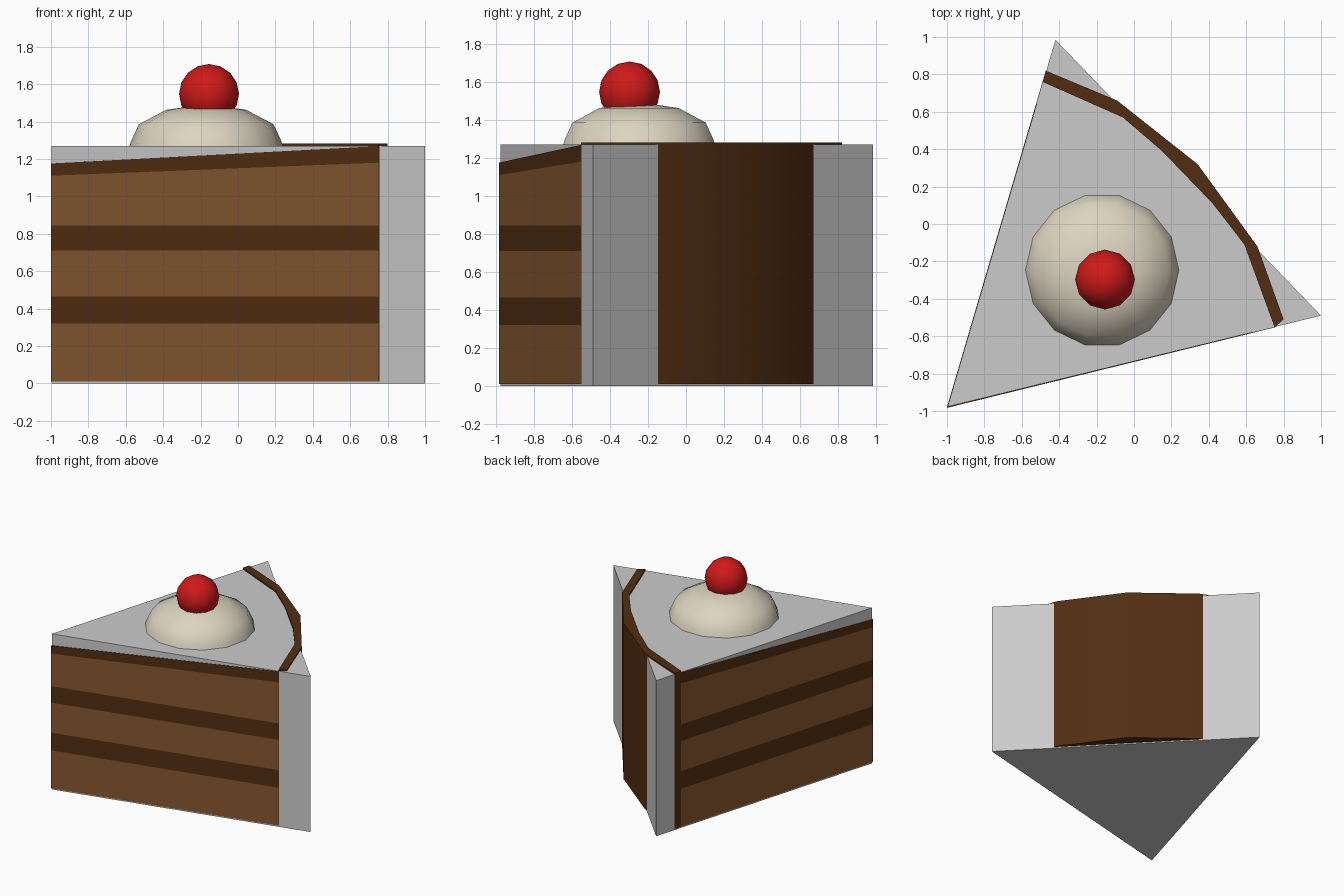
import bpy, bmesh, math
from mathutils import Vector

if "Cube" in bpy.data.objects:
    bpy.data.objects.remove(bpy.data.objects["Cube"])


def material(name, rgb):
    m = bpy.data.materials.new(name)
    m.diffuse_color = (*rgb, 1)
    m.use_nodes = True
    m.node_tree.nodes["Principled BSDF"].inputs["Base Color"].default_value = m.diffuse_color
    return m


SPONGE = material("sponge", (0.24, 0.095, 0.03))
CHOC = material("chocolate", (0.085, 0.027, 0.006))
CREAM = material("cream", (0.72, 0.66, 0.53))
RED = material("cherry_red", (0.62, 0.01, 0.01))


def finish(name, bm, mat=None, smooth=0):
    bmesh.ops.recalc_face_normals(bm, faces=bm.faces)
    me = bpy.data.meshes.new(name)
    bm.to_mesh(me)
    bm.free()
    ob = bpy.data.objects.new(name, me)
    bpy.context.collection.objects.link(ob)
    if mat:
        me.materials.append(mat)
    if smooth:
        bpy.ops.object.select_all(action='DESELECT')
        ob.select_set(True)
        bpy.context.view_layer.objects.active = ob
        bpy.ops.object.shade_smooth_by_angle(angle=math.radians(smooth))
    return ob


def prism(name, outline, low, high, mat=None, smooth=0):
    """Upright solid; low and high are (z at the tip, z at the outer edge)."""
    bm = bmesh.new()

    def z(p, ends):
        t = min(1, (Vector(p) - Vector(TIP)).length / 1.8)
        return ends[0] + (ends[1] - ends[0]) * t
    a = [bm.verts.new((*p, z(p, low))) for p in outline]
    b = [bm.verts.new((*p, z(p, high))) for p in outline]
    bm.faces.new(a[::-1])
    bm.faces.new(b)
    for i in range(len(a)):
        j = (i + 1) % len(a)
        bm.faces.new((a[i], a[j], b[j], b[i]))
    return finish(name, bm, mat, smooth)


# Plain triangular block
TIP = (-1, -0.98)
prism("inner_block", [(-0.997, -0.977), (1, -0.49), (-0.42, 0.985)], (0, 0), (1.27, 1.27))

# Cake layers showing on the two cut sides
inner = [(0.752, -0.553), (0.59, -0.11), (0.42, 0.11), (0.15, 0.39), (-0.06, 0.57), (-0.489, 0.76)]
outer = [(0.80, -0.51), (0.66, -0.12), (0.34, 0.32), (-0.09, 0.66), (-0.472, 0.82)]
wedge = [(-1.001, -0.983)] + inner
levels = [(0.01, 0.01), (0.32, 0.32), (0.465, 0.465), (0.71, 0.71),
          (0.845, 0.845), (1.11, 1.18), (1.175, 1.268)]
names = ["bottom_sponge", "lower_filling", "middle_sponge", "upper_filling", "top_sponge", "top_icing"]
for i, n in enumerate(names):
    prism(n, wedge, levels[i], levels[i + 1], CHOC if i % 2 else SPONGE)

# Curved icing on the outer edge, standing just above the block
prism("outer_icing", outer + inner[::-1], (0.01, 0.01), (1.282, 1.282), CHOC, 40)

# Cream dollop turned from a profile
profile = [(0.415, 1.255), (0.40, 1.30), (0.36, 1.385), (0.215, 1.462), (0.09, 1.48)]
bm = bmesh.new()
N = 14
rings = [[bm.verts.new((-0.17 + r * math.cos(2 * math.pi * k / N),
                        -0.247 + r * math.sin(2 * math.pi * k / N), z)) for k in range(N)]
         for r, z in profile]
for a, b in zip(rings, rings[1:]):
    for k in range(N):
        bm.faces.new((a[k], a[(k + 1) % N], b[(k + 1) % N], b[k]))
bm.faces.new(rings[0][::-1])
bm.faces.new(rings[-1])
finish("cream_dollop", bm, CREAM, 50)

# Cherry
bm = bmesh.new()
bmesh.ops.create_uvsphere(bm, u_segments=12, v_segments=8, radius=0.16)
bmesh.ops.translate(bm, verts=bm.verts, vec=(-0.155, -0.297, 1.547))
finish("cherry", bm, RED, 60)
